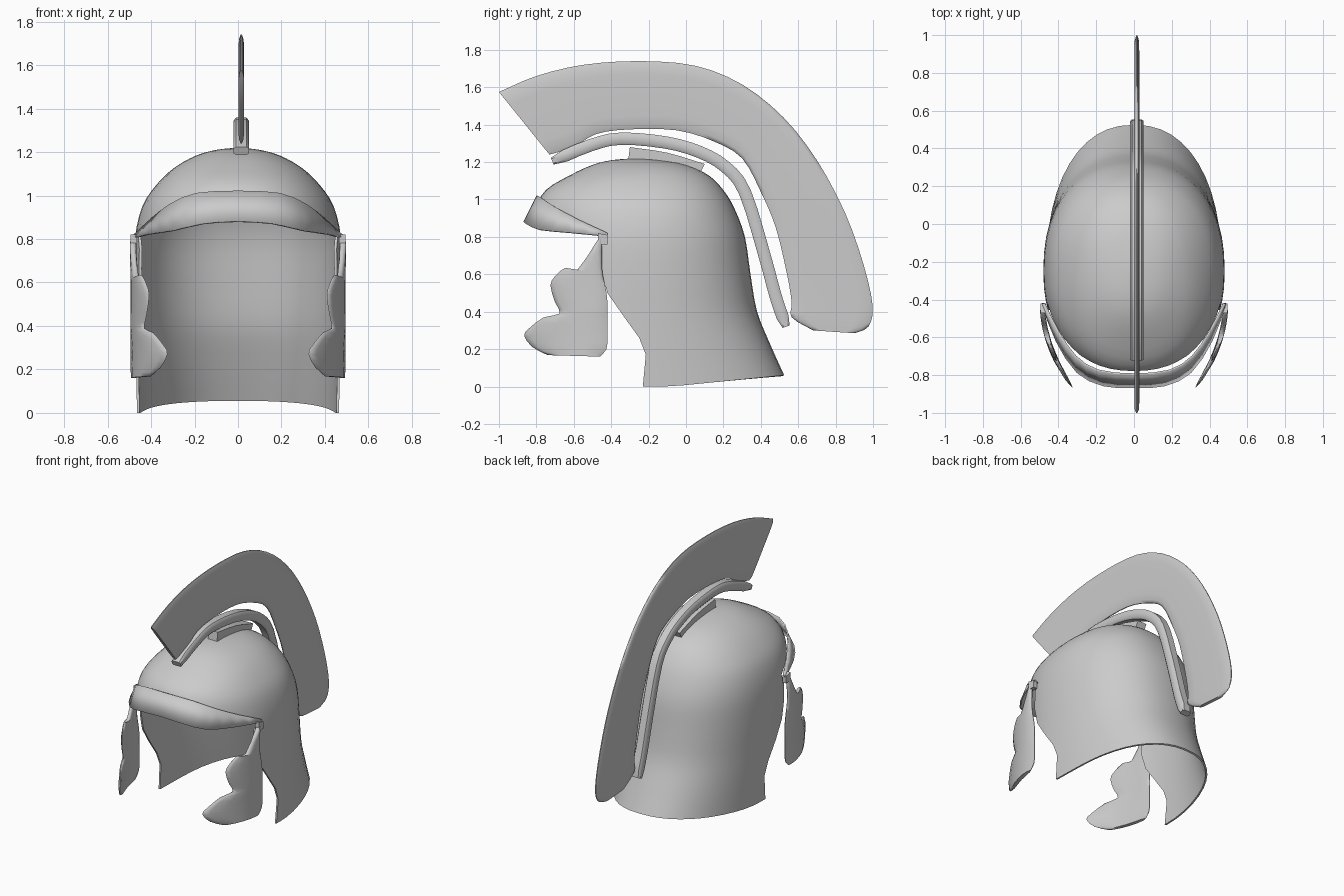
import bpy
import bmesh
from math import cos, sin, pi
from mathutils import Vector

cube = bpy.data.objects.get("Cube")
if cube:
    bpy.data.objects.remove(cube, do_unlink=True)

GREY = (0.6, 0.6, 0.6, 1)
metal = bpy.data.materials.new("plain_grey")
metal.use_nodes = True
metal.diffuse_color = GREY
metal.node_tree.nodes["Principled BSDF"].inputs["Base Color"].default_value = GREY


def smooth_path(points, steps=3):
    """Catmull-Rom samples through points of any dimension."""
    p = [Vector(q) for q in points]
    p = [2 * p[0] - p[1]] + p + [2 * p[-1] - p[-2]]
    out = []
    for a, b, c, d in zip(p, p[1:], p[2:], p[3:]):
        for k in range(steps):
            t = k / steps
            out.append((2 * b + (c - a) * t + (2 * a - 5 * b + 4 * c - d) * t ** 2
                        + (3 * b - a - 3 * c + d) * t ** 3) / 2)
    return out + [p[-2]]


def activate(ob):
    bpy.ops.object.select_all(action="DESELECT")
    ob.select_set(True)
    bpy.context.view_layer.objects.active = ob


def make(name, bm, angle=0.7):
    bmesh.ops.recalc_face_normals(bm, faces=bm.faces[:])
    mesh = bpy.data.meshes.new(name)
    bm.to_mesh(mesh)
    bm.free()
    mesh.materials.append(metal)
    ob = bpy.data.objects.new(name, mesh)
    bpy.context.collection.objects.link(ob)
    activate(ob)
    bpy.ops.object.shade_smooth_by_angle(angle=angle)
    return ob


def loft(bm, loops, closed=True):
    rows = [[bm.verts.new(p) for p in loop] for loop in loops]
    n = len(rows[0])
    for a, b in zip(rows, rows[1:]):
        for i in range(n if closed else n - 1):
            j = (i + 1) % n
            bm.faces.new((a[i], a[j], b[j], b[i]))
    return rows


def plate(name, edge_a, edge_b, profile, x_at, steps=3, angle=0.7):
    """Upright plate between two (y, z) edges; profile = (position, half thickness)."""
    bm = bmesh.new()
    loops = []
    for a, b in zip(smooth_path(edge_a, steps), smooth_path(edge_b, steps)):
        loop = []
        for side, part in ((1, profile), (-1, profile[::-1])):
            for t, half in part:
                y, z = a.lerp(b, t)
                loop.append((x_at(y) + side * half, y, z))
        loops.append(loop)
    rows = loft(bm, loops)
    bm.faces.new(rows[0])
    bm.faces.new(rows[-1])
    return make(name, bm, angle)


# Helmet bowl and neck guard: rings of (height, front, back, half width)
rings = [(0, -.8, .525, .465), (.2, -.8, .45, .47), (.4, -.8, .38, .475),
         (.6, -.8, .345, .48), (.8, -.8, .315, .475), (.95, -.8, .26, .44),
         (1.05, -.75, .2, .375), (1.13, -.62, .12, .29), (1.185, -.5, 0, .19),
         (1.21, -.4, -.14, .1), (1.219, -.3, -.24, .02)]
MID = -.25
SIDES = 48
loops = []
for z, front, back, wide in smooth_path(rings):
    mid = MID if z < 1.1 else (front + back) / 2
    power = 2 / 2.25
    loop = []
    for i in range(SIDES):
        c, s = cos(2 * pi * i / SIDES), sin(2 * pi * i / SIDES)
        reach = back - mid if s > 0 else mid - front
        x = wide * abs(c) ** power * (1 if c > 0 else -1)
        y = mid + reach * abs(s) ** power * (1 if s > 0 else -1)
        rise = max(0, y + .08) * .1 * max(0, 1 - z / .4)
        loop.append((x, y, z + rise))
    loops.append(loop)
bm = bmesh.new()
bm.faces.new(loft(bm, loops)[-1])
bowl = make("helmet_bowl", bm)
solid = bowl.modifiers.new("thickness", "SOLIDIFY")
solid.thickness = .012
solid.offset = -1

# Face opening cut through the bowl
opening = [(-1.2, 1.02), (-.79, 1.02), (-.7, .955), (-.57, .885), (-.42, .81),
           (-.455, .75), (-.455, .62), (-.42, .5), (-.34, .385), (-.25, .26),
           (-.215, .17), (-.24, -.1), (-1.2, -.1)]
bm = bmesh.new()
rows = loft(bm, [[(x, y, z) for y, z in opening] for x in (-1, 1)])
for row in rows:
    bm.faces.new(row)
cutter = make("opening_cutter", bm)
cutter.hide_render = True
cut = bowl.modifiers.new("opening", "BOOLEAN")
cut.operation = "DIFFERENCE"
cut.solver = "EXACT"
cut.object = cutter
activate(bowl)
for mod in ("thickness", "opening"):
    bpy.ops.object.modifier_apply(modifier=mod)
bpy.data.objects.remove(cutter, do_unlink=True)
bpy.ops.object.shade_smooth_by_angle(angle=.7)

# Flared brow strip, mirrored half curves
upper = [(0, -.795, 1.02), (.19, -.775, 1.01), (.31, -.7, .96), (.4, -.57, .89), (.475, -.42, .82)]
lower = [(0, -.865, .88), (.16, -.855, .87), (.3, -.785, .838), (.41, -.62, .822), (.488, -.42, .803)]


def both_sides(half):
    return smooth_path([(-x, y, z) for x, y, z in half[:0:-1]] + half, 2)


bm = bmesh.new()
loft(bm, [both_sides(upper), both_sides(lower)], closed=False)
brow = make("brow_strip", bm)
solid = brow.modifiers.new("thickness", "SOLIDIFY")
solid.thickness = .01
solid.offset = 0

# Cheek guards with hinges, bent inward toward the front
cheek_front = [(-.475, .78), (-.58, .625), (-.645, .635), (-.7, .59), (-.725, .54), (-.7, .45),
               (-.675, .39), (-.76, .37), (-.84, .31), (-.865, .27), (-.82, .21), (-.74, .168)]
cheek_back = [(-.45, .79), (-.45, .66), (-.445, .6), (-.435, .55), (-.425, .5), (-.42, .45),
              (-.42, .4), (-.42, .36), (-.42, .3), (-.42, .26), (-.425, .2), (-.46, .16)]
cheek_shape = [(0, .002), (.08, .01), (.3, .014), (.5, .014), (.7, .014), (.92, .01), (1, .002)]
for side, word in ((1, "left"), (-1, "right")):
    plate(word + "_cheek_guard", cheek_front, cheek_back, cheek_shape,
          lambda y: side * (.485 - .8 * (y + .42) ** 2), steps=2, angle=1.2)
    plate(word + "_hinge", [(-.47, .82), (-.47, .76)], [(-.42, .81), (-.42, .76)],
          [(0, .015), (1, .015)], lambda y: side * .48, steps=1)

# Crest plume, its rail and the mount on the bowl
CREST_X = .015
crest_outer = [(-1, 1.575), (-.8, 1.66), (-.55, 1.72), (-.25, 1.74), (.05, 1.715), (.3, 1.615), (.52, 1.44),
               (.7, 1.21), (.85, .93), (.95, .65), (.998, .43), (.975, .32), (.9, .285)]
crest_inner = [(-.73, 1.24), (-.6, 1.28), (-.48, 1.35), (-.3, 1.375), (-.05, 1.37), (.15, 1.31), (.3, 1.22),
               (.4, 1.04), (.48, .85), (.54, .6), (.565, .45), (.565, .37), (.68, .3)]
plate("crest_plume", crest_outer, crest_inner,
      [(0, .003), (.06, .011), (.2, .013), (.8, .013), (.94, .011), (1, .003)],
      lambda y: CREST_X, angle=1.2)

rail = smooth_path([(-.715, 1.205), (-.51, 1.29), (-.35, 1.325), (-.11, 1.305), (.07, 1.255),
                    (.21, 1.175), (.315, 1.04), (.42, .7), (.48, .48), (.535, .32)])
outer, inner = [], []
for i, p in enumerate(rail):
    along = (rail[min(i + 1, len(rail) - 1)] - rail[max(i - 1, 0)]).normalized()
    across = Vector((-along.y, along.x)) * (.02 if i in (0, len(rail) - 1) else .033)
    outer.append(p + across)
    inner.append(p - across)
plate("crest_rail", outer, inner, [(0, .025), (.2, .035), (.8, .035), (1, .025)],
      lambda y: CREST_X, steps=1)

plate("crest_mount", [(-.3, 1.28), (-.1, 1.25), (.1, 1.19)], [(-.31, 1.2), (-.1, 1.19), (.07, 1.13)],
      [(0, .035), (1, .035)], lambda y: CREST_X)
